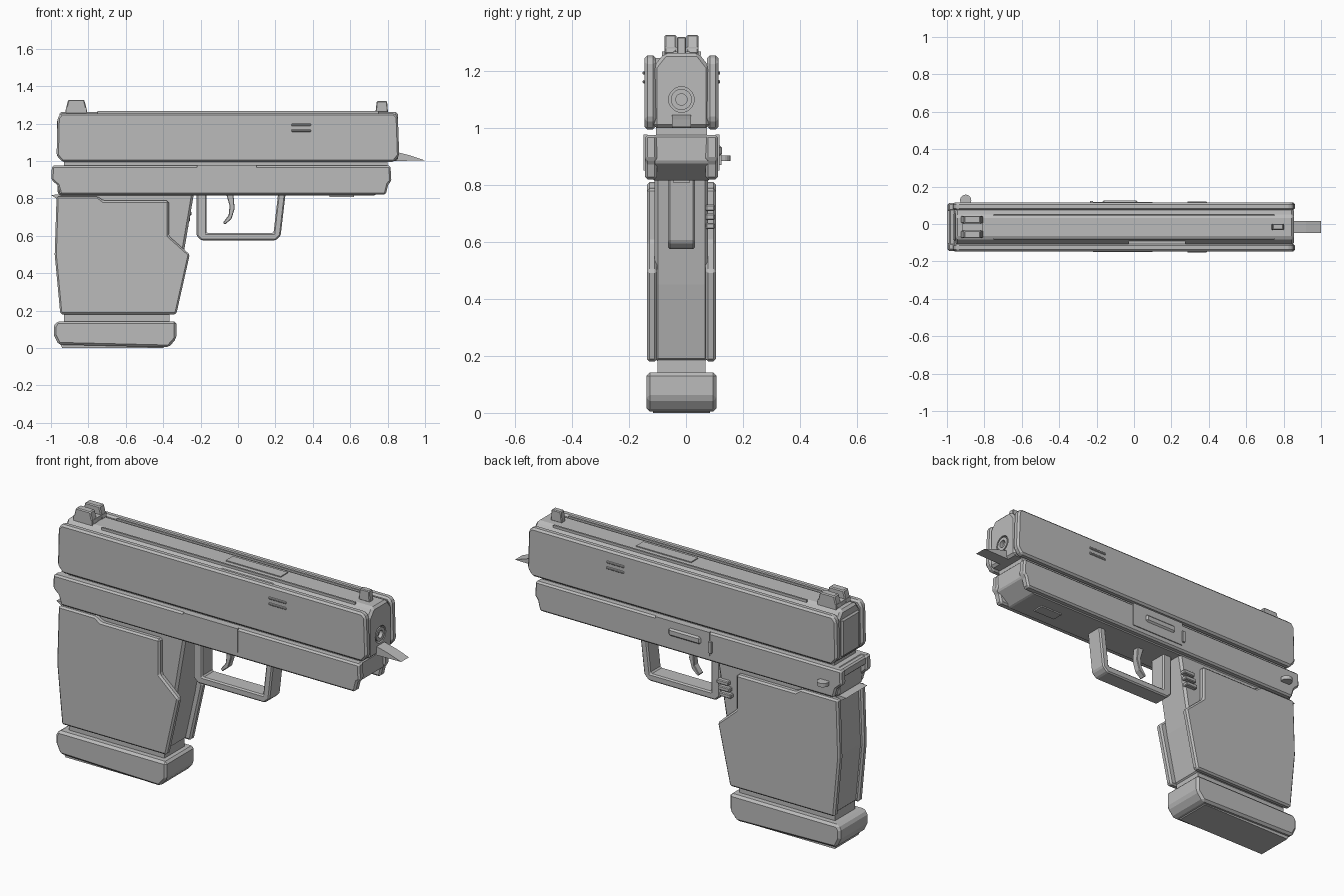
import bpy, bmesh, math
from mathutils import Matrix, Vector

if "Cube" in bpy.data.objects:
    bpy.data.objects.remove(bpy.data.objects["Cube"])

YC = -0.016  # centre plane of the body

grey = bpy.data.materials.new("plain grey")
grey.use_nodes = True
grey.diffuse_color = (0.5, 0.5, 0.5, 1)
grey.node_tree.nodes["Principled BSDF"].inputs["Base Color"].default_value = (0.5, 0.5, 0.5, 1)


def finish(name, bm, bevel=0):
    bmesh.ops.recalc_face_normals(bm, faces=bm.faces)
    mesh = bpy.data.meshes.new(name)
    bm.to_mesh(mesh)
    bm.free()
    mesh.materials.append(grey)
    ob = bpy.data.objects.new(name, mesh)
    ob.location.y = YC
    bpy.context.collection.objects.link(ob)
    if bevel:
        mod = ob.modifiers.new("edge chamfer", "BEVEL")
        mod.width = bevel
        mod.segments = 1
        mod.limit_method = 'ANGLE'
        mod.angle_limit = math.radians(35)
    return ob


def extrude(name, pts, a, b, axis="y", bevel=0):
    """Extrude an (x, z) outline along y, or a (y, z) outline along x."""
    bm = bmesh.new()
    place = (lambda p, d: (p[0], d, p[1])) if axis == "y" else (lambda p, d: (d, p[0], p[1]))
    near, far = [[bm.verts.new(place(p, d)) for p in pts] for d in (a, b)]
    bm.faces.new(near)
    bm.faces.new(far)
    for i in range(len(pts)):
        j = (i + 1) % len(pts)
        bm.faces.new((near[i], near[j], far[j], far[i]))
    return finish(name, bm, bevel)


def box(name, x0, x1, y0, y1, z0, z1, bevel=0):
    return extrude(name, [(x0, z0), (x1, z0), (x1, z1), (x0, z1)], y0, y1, "y", bevel)


def cylinder(name, radius, depth, centre, axis):
    bm = bmesh.new()
    rot = Vector((0, 0, 1)).rotation_difference(Vector(axis)).to_matrix().to_4x4()
    bmesh.ops.create_cone(bm, cap_ends=True, segments=20, radius1=radius, radius2=radius,
                          depth=depth, matrix=Matrix.Translation(centre) @ rot)
    return finish(name, bm)


def cut(ob, cutter):
    mod = ob.modifiers.new("cut", "BOOLEAN")
    mod.object = cutter
    mod.operation = 'DIFFERENCE'
    mod.solver = 'EXACT'
    cutter.hide_render = True
    cutter.hide_viewport = True
    cutter.display_type = 'WIRE'


def pair(name, pts, inner, outer, bevel):
    for side, s in (("left", 1), ("right", -1)):
        extrude(f"{side}_{name}", pts, s * inner, s * outer, "y", bevel)


# Slide with chamfered top and recessed muzzle
slide = extrude("slide_core", [(-.098, 1), (.098, 1), (.098, 1.215), (.06, 1.263),
                               (-.06, 1.263), (-.098, 1.215)], -.955, .855, "x", .012)
cut(slide, cylinder("muzzle_cutter", .045, .04, (.855, 0, 1.1), (1, 0, 0)))
barrel = cylinder("barrel", .037, .05, (.83, 0, 1.1), (1, 0, 0))
cut(barrel, cylinder("bore_cutter", .02, .08, (.85, 0, 1.1), (1, 0, 0)))
pair("slide_panel", [(-.97, 1.03), (-.94, .995), (.835, .995), (.862, 1.03), (.855, 1.235),
                     (.835, 1.255), (-.945, 1.255), (-.965, 1.23)], .09, .13, .01)
box("slide_gap", -.93, .8, -.09, .09, .96, 1.01)
for s in (-1, 1):
    box("top_rail", -.75, .75, s * .058, s * .068, 1.255, 1.268)
    for z in (1.162, 1.193):
        box("panel_slit", .285, .39, s * .128, s * .136, z - .006, z + .006, .003)
box("top_port", -.04, .285, -.03, .03, 1.26, 1.268)
box("side_port", -.03, .275, -.105, -.068, 1.2, 1.245)
box("rear_plate", -.967, -.95, -.075, .075, 1.02, 1.22, .008)

# Sights
box("rear_sight_base", -.92, -.81, -.06, .06, 1.255, 1.285)
pair("rear_sight_post", [(-.925, 1.26), (-.805, 1.26), (-.822, 1.327), (-.908, 1.327)], .018, .06, .005)
extrude("front_sight", [(.735, 1.26), (.802, 1.26), (.797, 1.32), (.742, 1.32)], -.016, .016, "y", .004)

# Pointed tongue below the muzzle
extrude("front_tongue", [(.84, 1.0), (1.0, 1.003), (.92, 1.03), (.84, 1.05)], -.033, .033)

# Frame
extrude("frame_core", [(-.965, .83), (-.95, .815), (.73, .815), (.81, .88), (.81, .975), (-.965, .975)],
        -.1, .1, "y", .006)
pair("frame_panel", [(-.995, .975), (-.998, .9), (-.965, .87), (-.95, .82), (.79, .82),
                     (.805, .88), (.82, .89), (.815, .975)], .085, .128, .01)
pair("frame_plate", [(-.22, .85), (.1, .85), (.1, .978), (-.22, .978)], .12, .133, 0)
box("underside_slot", .49, .62, -.03, .03, .808, .82)
box("rear_bridge", -.99, -.94, -.1, .1, .925, .972, .008)
extrude("tail_spur", [(-1.0, .818), (-.9, .825), (-.9, .78), (-.965, .795)], -.09, .09)

# Controls on the left side
box("slide_catch", -.17, .02, .125, .142, .9, .94, .01)
box("catch_stop", -.235, -.218, .12, .14, .87, .93)
box("lever_stem", -.915, -.885, .12, .15, .885, .903)
cylinder("lever_knob", .03, .02, (-.9, .143, .894), (0, 0, 1))
for i in range(3):
    z = .645 + i * .032
    box("release_ridge", -.335 + i * .008, -.265 + i * .008, .085, .117, z, z + .022, .004)

# Trigger guard and trigger
extrude("trigger_guard", [(-.222, .83), (-.222, .6), (-.195, .575), (.2, .575), (.228, .6), (.255, .83),
                          (.215, .83), (.19, .615), (-.168, .615), (-.168, .83)], -.048, .048, "y", .007)
extrude("trigger", [(-.065, .83), (-.045, .76), (-.05, .71), (-.08, .67), (-.07, .66),
                    (-.035, .69), (-.018, .745), (-.025, .83)], -.018, .018, "y", .003)

# Grip, side panels and magazine
extrude("grip_core", [(-.95, .83), (-.965, .5), (-.935, .18), (-.36, .18), (-.3, .45), (-.235, .83)],
        -.094, .094, "y", .012)
pair("grip_panel", [(-.97, .81), (-.98, .5), (-.95, .18), (-.33, .18), (-.258, .5),
                    (-.37, .6), (-.37, .788), (-.72, .788), (-.75, .81)], .085, .121, .009)
box("magazine_neck", -.93, -.365, -.084, .084, .12, .2)
extrude("magazine_base", [(-.985, .07), (-.96, .018), (-.37, .004), (-.33, .05), (-.33, .142),
                          (-.97, .142), (-.985, .115)], -.123, .123, "y", .012)
extrude("magazine_foot", [(-.95, .02), (-.94, 0), (-.4, 0), (-.38, .02)], -.1, .1)
